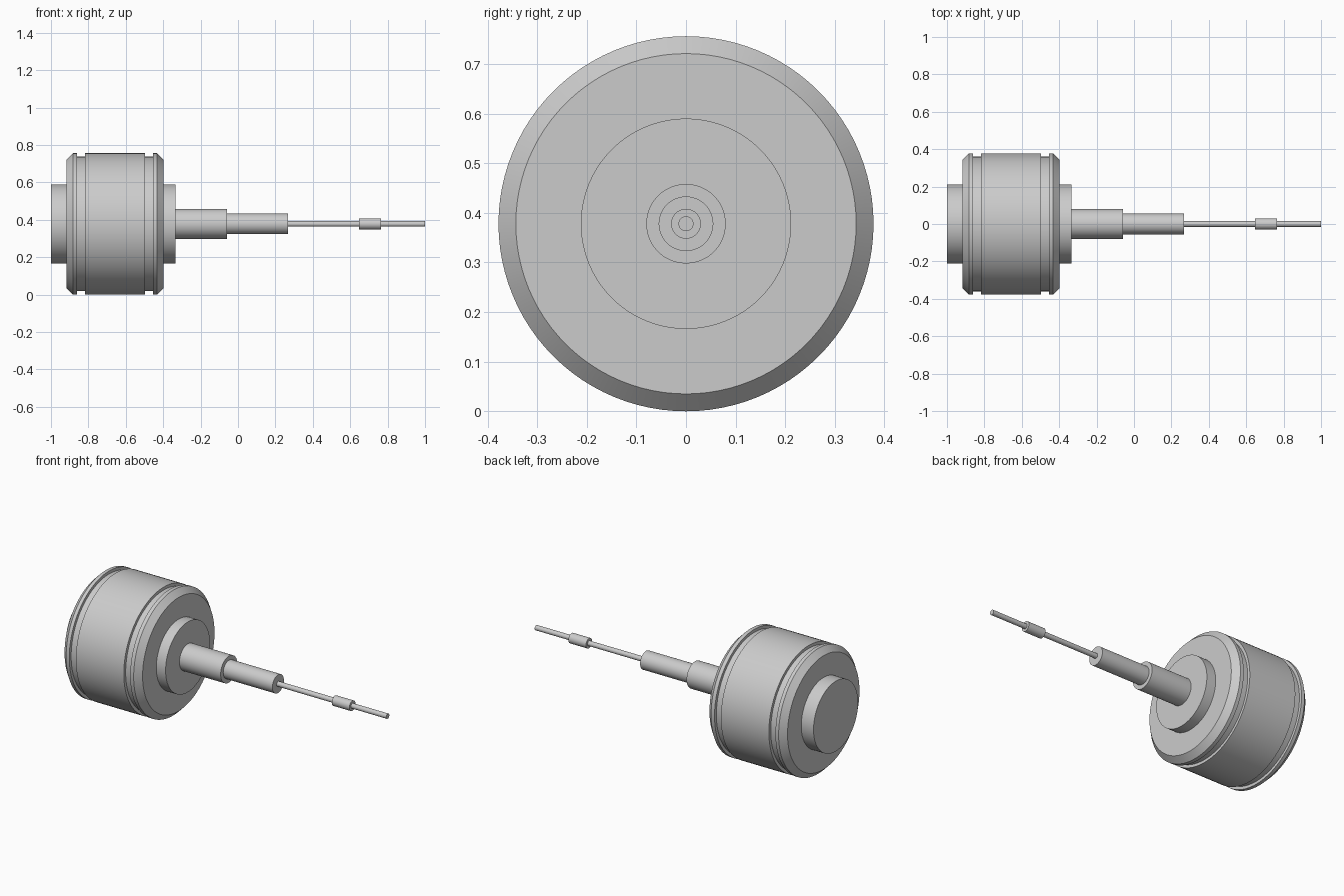
import bpy, bmesh, math

if "Cube" in bpy.data.objects:
    bpy.data.objects.remove(bpy.data.objects["Cube"])

AXIS_Z = 0.378
SEGMENTS = 96


def lathe(name, profile):
    """Revolve (x, radius) points around the horizontal axis."""
    bm = bmesh.new()
    rings = []
    for x, r in profile:
        if r == 0:
            rings.append([bm.verts.new((x, 0, 0))] * SEGMENTS)
        else:
            rings.append([bm.verts.new((x, r * math.cos(a), r * math.sin(a)))
                          for a in (2 * math.pi * i / SEGMENTS for i in range(SEGMENTS))])
    for a, b in zip(rings, rings[1:]):
        for i in range(SEGMENTS):
            j = (i + 1) % SEGMENTS
            bm.faces.new(dict.fromkeys((a[i], a[j], b[j], b[i])))
    bmesh.ops.recalc_face_normals(bm, faces=bm.faces)
    # Open profiles: make sure the outer wall faces away from the axis
    wall = max(bm.faces, key=lambda f: f.calc_center_median().yz.length)
    if wall.normal.yz.dot(wall.calc_center_median().yz) < 0:
        bmesh.ops.reverse_faces(bm, faces=bm.faces)
    mesh = bpy.data.meshes.new(name)
    bm.to_mesh(mesh)
    bm.free()
    ob = bpy.data.objects.new(name, mesh)
    ob.location.z = AXIS_Z
    bpy.context.collection.objects.link(ob)
    bpy.ops.object.select_all(action='DESELECT')
    ob.select_set(True)
    bpy.context.view_layer.objects.active = ob
    bpy.ops.object.shade_smooth_by_angle(angle=math.radians(30))
    return ob


# Radii
BODY, GROOVE, RIM, BOSS = 0.378, 0.36, 0.343, 0.212
SLEEVE, TUBE, ROD, COLLAR = 0.08, 0.055, 0.015, 0.03

# Drum with chamfered rims and two grooves
lathe("drum_body", [
    (-0.918, BOSS), (-0.918, RIM), (-0.883, BODY), (-0.862, BODY),
    (-0.862, GROOVE), (-0.818, GROOVE), (-0.818, BODY), (-0.498, BODY),
    (-0.498, GROOVE), (-0.455, GROOVE), (-0.455, BODY), (-0.432, BODY),
    (-0.397, RIM), (-0.397, BOSS)])

# Round bosses on both ends of the drum
lathe("rear_boss", [(-1.0, 0), (-1.0, BOSS), (-0.918, BOSS)])
lathe("front_boss", [(-0.397, BOSS), (-0.335, BOSS), (-0.335, SLEEVE)])

# Stepped shaft
lathe("shaft_sleeve", [(-0.335, SLEEVE), (-0.06, SLEEVE), (-0.06, TUBE)])
lathe("shaft_tube", [(-0.06, TUBE), (0.268, TUBE), (0.268, ROD)])

# Thin rod and its collar
lathe("thin_rod", [(0.268, ROD), (1.0, ROD), (1.0, 0)])
lathe("rod_collar", [(0.647, ROD), (0.647, COLLAR), (0.764, COLLAR), (0.764, ROD)])
